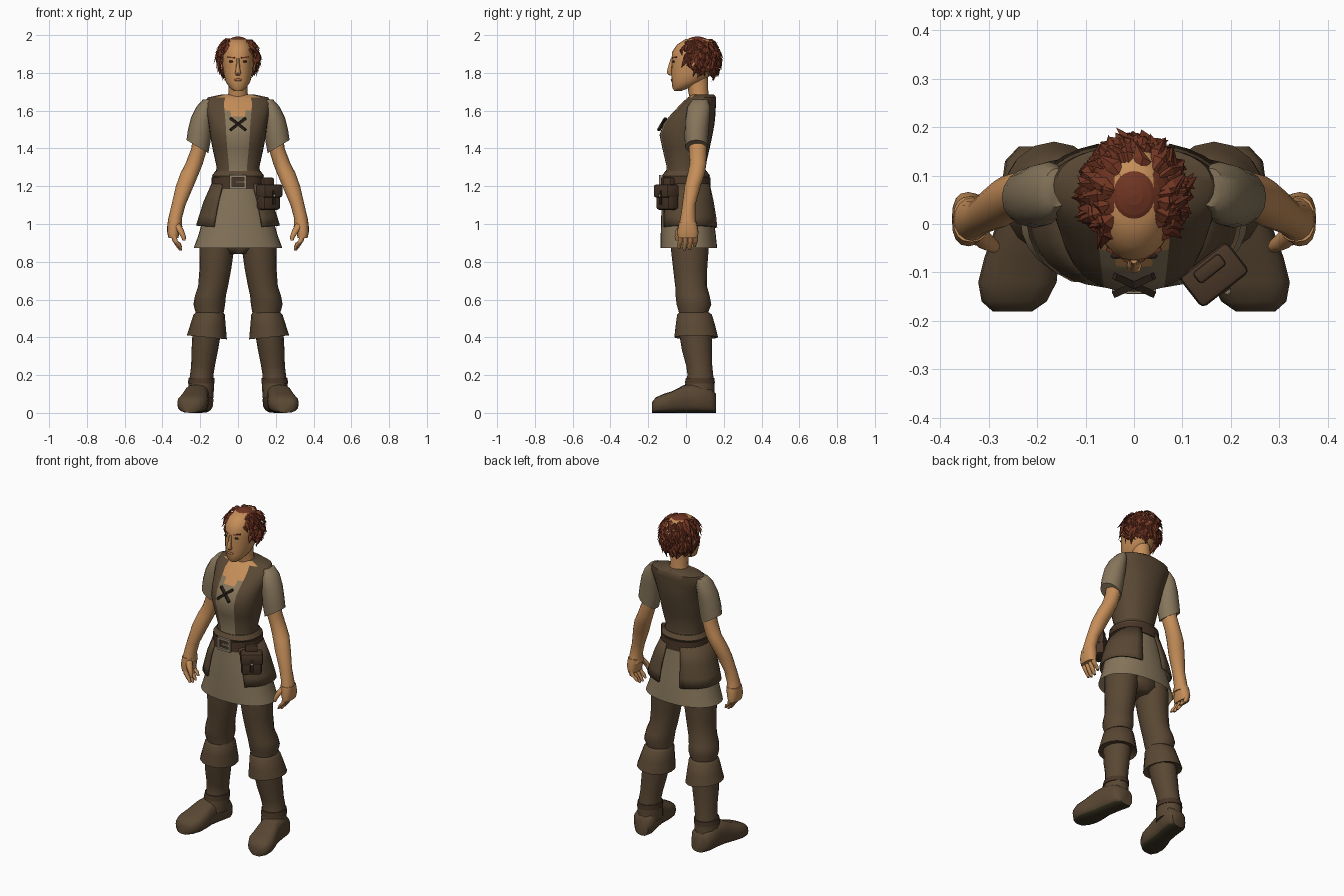
import bpy, bmesh, math, random
from mathutils import Matrix, Vector

if "Cube" in bpy.data.objects:
    bpy.data.objects.remove(bpy.data.objects["Cube"])


def material(name, *rgb):
    mat = bpy.data.materials.new(name)
    mat.use_nodes = True
    mat.diffuse_color = (*rgb, 1)
    mat.node_tree.nodes["Principled BSDF"].inputs["Base Color"].default_value = (*rgb, 1)
    return mat


skin = material("skin", .56, .27, .1)
lip = material("lip", .4, .15, .07)
hair = material("auburn hair", .16, .035, .016)
linen = material("tan linen", .24, .18, .105)
vest = material("brown vest", .1, .064, .034)
leather = material("boot leather", .1, .063, .033)
dark_leather = material("dark belt leather", .065, .036, .02)
metal = material("dull buckle metal", .28, .22, .15)
dark = material("dark brown", .025, .016, .01)
sole_mat = material("sole", .04, .033, .015)


def finish(name, bm, mats, angle=50):
    """Turn a bmesh into a shaded object; angle 0 keeps it faceted."""
    bmesh.ops.recalc_face_normals(bm, faces=bm.faces)
    mesh = bpy.data.meshes.new(name)
    bm.to_mesh(mesh)
    bm.free()
    for mat in mats:
        mesh.materials.append(mat)
    for poly in mesh.polygons:
        poly.use_smooth = angle > 0
    if angle:
        mesh.set_sharp_from_angle(angle=math.radians(angle))
    obj = bpy.data.objects.new(name, mesh)
    bpy.context.scene.collection.objects.link(obj)
    return obj


def loft(name, mats, rings, seg=16, power=1, rule=None, arc=None, side=1, matrix=Matrix(), caps=True):
    """Skin rings of (x, y, z, rx, ry, tilt); angles run from the front towards +x."""
    bm = bmesh.new()
    start, end = arc or (0, 360)
    count = seg + 1 if arc else seg
    soft = lambda v: math.copysign(abs(v) ** power, v)
    loops = []
    for x, y, z, rx, ry, *tilt in rings:
        loop = []
        for i in range(count):
            a = math.radians(start + (end - start) * i / seg)
            dx, dy = rx * soft(math.sin(a)), -ry * soft(math.cos(a))
            p = matrix @ Vector((x + dx, y + dy, z + (tilt[0] * dx if tilt else 0)))
            loop.append(bm.verts.new((p.x * side, p.y, p.z)))
        loops.append(loop)
    turns = {}
    for low, high in zip(loops, loops[1:]):
        for i in range(seg):
            j = (i + 1) % count
            face = bm.faces.new((low[i], low[j], high[j], high[i]))
            turn = start + (end - start) * (i + .5) / seg
            turns[face] = min(turn, 360 - turn)
    if caps and not arc:
        for loop in (loops[0], loops[-1]):
            turns[bm.faces.new(loop)] = 180
    bmesh.ops.recalc_face_normals(bm, faces=bm.faces)
    if rule:
        for face, turn in turns.items():
            face.material_index = rule(turn, face.calc_center_median(), face.normal)
    return finish(name, bm, mats)


def box(name, mat, loc, size, turn=Matrix.Identity(3), bevel=0):
    """A box, optionally rotated and with rounded edges."""
    bm = bmesh.new()
    bmesh.ops.create_cube(bm, size=1)
    bmesh.ops.scale(bm, vec=size, verts=bm.verts)
    if bevel:
        bmesh.ops.bevel(bm, geom=list(bm.edges), offset=bevel, segments=2, affect='EDGES', profile=.5)
    bm.transform(Matrix.Translation(loc) @ turn.to_4x4())
    return finish(name, bm, [mat], 40)


def bar(name, mat, a, b, width, depth):
    """A flat strap running from a to b."""
    a, b = Vector(a), Vector(b)
    way = b - a
    return box(name, mat, (a + b) / 2, (width, depth, way.length), way.to_track_quat('Z', 'Y').to_matrix())


def blob(name, mat, loc, size):
    bm = bmesh.new()
    bmesh.ops.create_uvsphere(bm, u_segments=10, v_segments=6, radius=1)
    bm.transform(Matrix.Translation(loc) @ Matrix.Diagonal((*size, 1)))
    return finish(name, bm, [mat])


# Torso: vest with a linen front panel and an open neckline
def torso_rule(turn, c, n):
    if c.z > 1.62 and c.y < .07 and abs(c.x) < .085 or c.z > 1.572 and turn < 12:
        return 2
    return 1 if turn < 23 and c.z < 1.66 else 0


loft("vest", [vest, linen, skin], [
    (0, 0, 1.2, .13, .12), (0, 0, 1.25, .122, .112), (0, 0, 1.3, .113, .102),
    (0, 0, 1.4, .135, .125), (0, 0, 1.47, .148, .14), (0, .015, 1.53, .155, .136),
    (0, .033, 1.57, .163, .122), (0, .048, 1.6, .17, .108), (0, .068, 1.64, .178, .092),
    (0, .085, 1.67, .16, .075), (0, .09, 1.685, .09, .058)], seg=32, power=.9, rule=torso_rule)
for s in (-1, 1):
    bar("chest_lace", dark, (-.04 * s, -.145, 1.497), (.04 * s, -.108, 1.56), .014, .012)

# Belt with a square buckle
loft("vest_hem_roll", [vest], [(0, 0, 1.235, .128, .118), (0, 0, 1.255, .138, .127),
                               (0, 0, 1.28, .12, .11)], seg=32, power=.9)
loft("belt", [dark_leather], [(0, 0, 1.185, .142, .131), (0, 0, 1.245, .139, .13)], seg=32, power=.9)
for s in (-1, 1):
    box("buckle_side", metal, (.038 * s, -.136, 1.222), (.014, .014, .075))
    box("buckle_rail", metal, (0, -.136, 1.222 + .031 * s), (.08, .014, .013))
box("buckle_prong", metal, (.01, -.138, 1.222), (.05, .012, .01))

# Tunic skirt and the vest tails over the hips
loft("tunic_skirt", [linen], [(0, .015, .872, .235, .15), (0, .012, .94, .21, .146),
                              (0, .008, 1.02, .187, .14), (0, .003, 1.1, .162, .132),
                              (0, 0, 1.21, .13, .122)], seg=32, power=.9, caps=False)
for s in (-1, 1):
    tail = loft("vest_tail", [vest], [(0, .015, .975, .222, .157, .08), (0, .012, 1.04, .208, .154),
                                      (0, .006, 1.12, .182, .146), (0, 0, 1.22, .138, .129)],
                seg=12, power=.9, arc=(33, 163), side=s)
    thick = tail.modifiers.new("cloth", 'SOLIDIFY')
    thick.thickness = .01

# Belt pouch on the left hip
turn = Matrix.Rotation(math.radians(38), 3, 'Z')
out = turn @ Vector((0, -1, 0))
middle = Vector((.162, -.1, 1.14))
box("pouch", dark_leather, middle, (.115, .07, .13), turn, .015)
box("pouch_flap", dark_leather, middle + out * .006 + Vector((0, 0, .035)), (.125, .08, .07), turn, .012)
box("pouch_strap", dark, middle + out * .046, (.018, .006, .075), turn)
blob("pouch_button", metal, middle + out * .05 + Vector((0, 0, .01)), (.008, .008, .008))
box("pouch_loop", dark_leather, middle - out * .01 + Vector((0, 0, .075)), (.07, .03, .06), turn, .008)

# Trousers
loft("trouser_seat", [leather], [(0, .02, .84, .06, .07), (0, .02, .88, .13, .1), (0, .01, 1.05, .13, .1)])
for s in (-1, 1):
    loft("trouser_leg", [leather], [
        (.15, .04, .48, .075, .075), (.15, .04, .53, .074, .077), (.152, .042, .575, .084, .092),
        (.146, .035, .62, .082, .09), (.132, .027, .67, .079, .084), (.12, .022, .76, .084, .09),
        (.112, .02, .87, .092, .1), (.1, .02, 1, .09, .1)], side=s)

    # Boots: folded cuff, shaft, ankle strap and foot
    loft("boot_cuff", [leather], [
        (.165, .054, .41, .09, .095), (.165, .054, .4, .106, .116, .1), (.16, .05, .46, .095, .105),
        (.153, .045, .52, .083, .092), (.15, .042, .535, .07, .075)], side=s)
    loft("boot_shaft", [leather], [
        (.196, .07, .08, .066, .08), (.195, .072, .14, .068, .079), (.192, .076, .2, .062, .068),
        (.185, .07, .25, .063, .069), (.176, .058, .33, .07, .079), (.166, .05, .42, .075, .086)], side=s)
    loft("ankle_strap", [dark_leather], [(.195, .073, .155, .071, .08), (.193, .075, .185, .068, .076)], side=s)
    along = Matrix(((1, 0, .17, .193), (0, 0, -1, .16), (0, 1, 0, 0), (0, 0, 0, 1)))
    loft("boot_foot", [leather, sole_mat], [
        (0, .05, 0, .045, .05), (0, .066, .03, .068, .066), (0, .078, .1, .066, .078),
        (0, .074, .17, .065, .074), (0, .058, .23, .077, .058), (0, .05, .28, .081, .05),
        (0, .041, .32, .067, .041), (0, .028, .341, .04, .028)],
        power=.7, matrix=along, side=s, rule=lambda turn, c, n: int(n.z < -.75))

    # Sleeves
    loft("sleeve", [linen], [
        (.215, .055, 1.41, .058, .06, .6), (.205, .055, 1.47, .06, .063, .5),
        (.192, .06, 1.55, .056, .064, .3), (.176, .068, 1.62, .045, .06), (.16, .075, 1.66, .025, .04)], side=s)

    # Arms and hands
    loft("arm", [skin], [
        (.335, .01, .985, .04, .05), (.333, .01, 1.03, .036, .04), (.315, .015, 1.1, .037, .035),
        (.282, .035, 1.2, .047, .043), (.255, .055, 1.27, .049, .046), (.232, .064, 1.32, .046, .044),
        (.205, .062, 1.4, .042, .047), (.19, .06, 1.5, .045, .05)], side=s)
    loft("palm", [skin], [
        (.342, .01, .925, .026, .052), (.342, .01, .96, .034, .056), (.336, .01, 1.01, .037, .047)],
        power=.8, side=s)
    for k in range(4):
        y = -.03 + .027 * k
        drop = (.01, 0, .003, .02)[k]
        loft("finger", [skin], [
            (.303, y - .006, .859 + drop, .007, .007), (.315, y - .004, .88 + drop, .012, .012),
            (.333, y, .91, .014, .013), (.343, y, .95, .015, .014)], seg=8, side=s)
    loft("thumb", [skin], [
        (.285, -.048, .912, .008, .008), (.29, -.046, .935, .014, .014),
        (.307, -.036, .97, .019, .018), (.325, -.015, 1, .02, .02)], seg=8, side=s)

# Neck and head
loft("neck", [skin], [(0, .078, 1.61, .085, .05), (0, .075, 1.65, .062, .052),
                      (0, .065, 1.7, .049, .053), (0, .055, 1.8, .05, .06)])
loft("head", [skin], [
    (0, -.043, 1.705, .022, .02), (0, -.025, 1.722, .045, .047), (0, .008, 1.755, .066, .084),
    (0, .03, 1.8, .077, .108), (0, .044, 1.86, .082, .12), (0, .048, 1.91, .082, .123),
    (0, .053, 1.95, .07, .1), (0, .06, 1.98, .042, .062)], seg=24, power=.95)
loft("nose", [skin], [(0, -.078, 1.787, .01, .01), (0, -.086, 1.799, .016, .016),
                      (0, -.084, 1.825, .01, .013), (0, -.072, 1.875, .008, .01)], seg=8)
blob("mouth", lip, (0, -.074, 1.763), (.023, .007, .007))
for s in (-1, 1):
    blob("eye", dark, (.036 * s, -.066, 1.86), (.013, .006, .006))
    bar("eyebrow", hair, (.016 * s, -.073, 1.88), (.056 * s, -.051, 1.884), .007, .007)
    blob("ear", skin, (.083 * s, .05, 1.84), (.01, .02, .032))

# Hair: a cropped cap covered with pointed locks
centre, radii = Vector((0, .06, 1.88)), Vector((.095, .108, .113))
bm = bmesh.new()
bmesh.ops.create_uvsphere(bm, u_segments=24, v_segments=16, radius=1)
bm.transform(Matrix.Translation(centre) @ Matrix.Diagonal((*radii, 1)))
bare = [f for f in bm.faces for c in [f.calc_center_median()]
        if c.y < .005 and c.z < 1.945 or c.z < 1.785]
bmesh.ops.delete(bm, geom=bare, context='FACES')
finish("hair_cap", bm, [hair], 0)

random.seed(4)
bm = bmesh.new()
for k in range(190):
    a = math.radians(random.uniform(58, 302))
    lift = random.uniform(-.45, .93)
    if k % 7 == 0:
        a, lift = math.radians(random.choice((-1, 1)) * random.uniform(35, 75)), random.uniform(.5, .85)
    flat = math.sqrt(1 - lift * lift)
    normal = Vector((math.sin(a) * flat, -math.cos(a) * flat, lift))
    root = centre + normal * radii
    down = Vector((normal.x * .5, normal.y * .5 + .1, -1))
    down = (down - normal * down.dot(normal) * .85).normalized()
    across = normal.cross(down).normalized()
    length, width = random.uniform(.05, .085), random.uniform(.011, .02)
    knee = root + down * length * .45 + normal * .008
    tip = root + down * length + normal * random.uniform(-.004, .016) + across * random.uniform(-.025, .025)
    points = [root - normal * .004, knee - across * width, knee + normal * .009, knee + across * width, tip]
    v = [bm.verts.new((p.x, p.y, min(p.z, 2))) for p in points]
    for ids in ((0, 1, 2), (0, 2, 3), (1, 4, 2), (2, 4, 3), (0, 3, 1), (1, 3, 4)):
        bm.faces.new([v[i] for i in ids])
finish("hair_locks", bm, [hair], 0)
